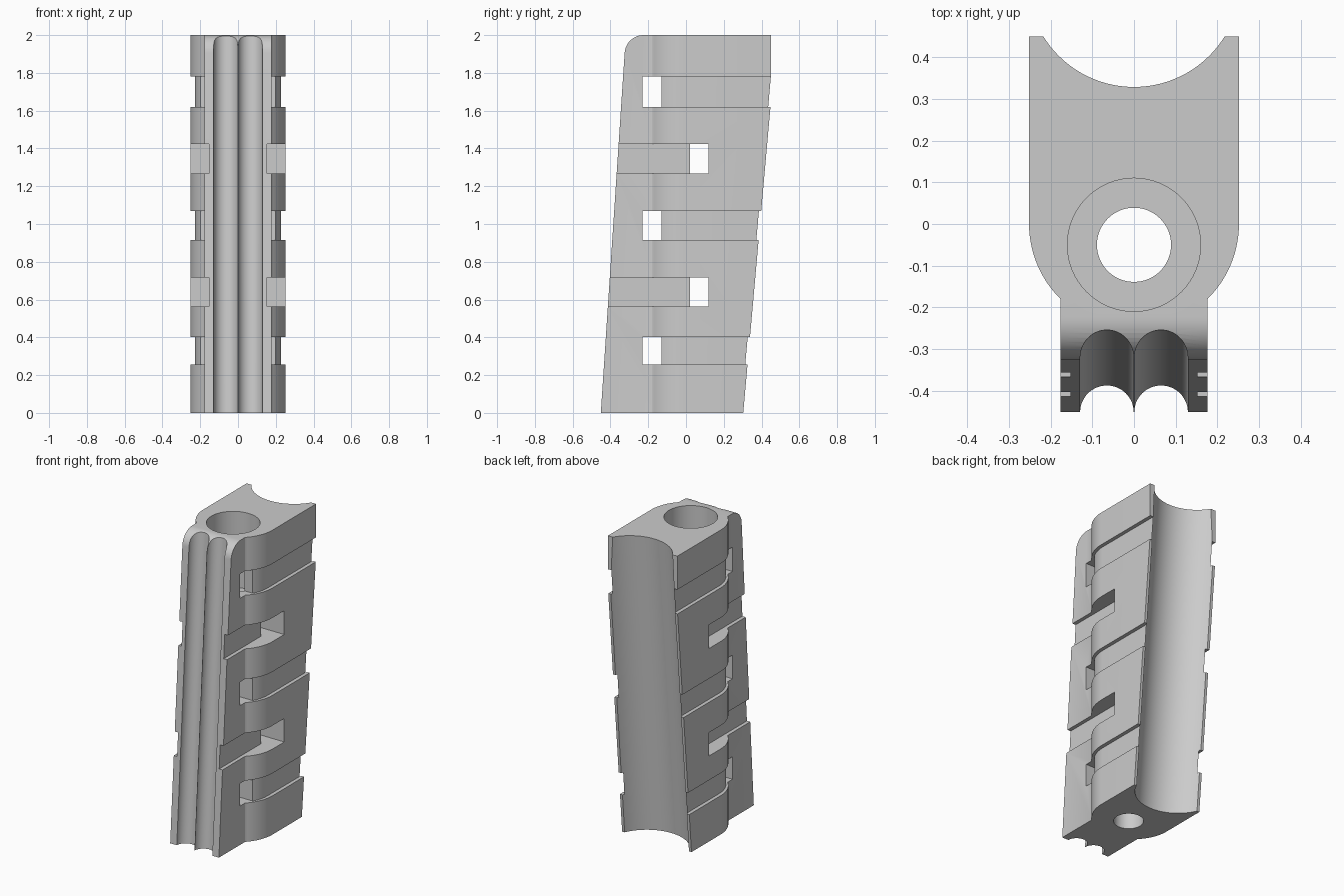
import bpy, bmesh, math

if "Cube" in bpy.data.objects:
    bpy.data.objects.remove(bpy.data.objects["Cube"])

grey = bpy.data.materials.new("light grey")
grey.diffuse_color = (0.6, 0.6, 0.6, 1)
grey.use_nodes = True
grey.node_tree.nodes["Principled BSDF"].inputs["Base Color"].default_value = grey.diffuse_color


def prism(name, pts, lo, hi, lean=0.0, along="z"):
    """Extrude a closed outline along z (optionally leaning in y) or along x."""
    bm = bmesh.new()
    if along == "z":
        rings = [[bm.verts.new((x, y + lean * z, z)) for x, y in pts] for z in (lo, hi)]
    else:
        rings = [[bm.verts.new((x, y, z)) for y, z in pts] for x in (lo, hi)]
    n = len(pts)
    bm.faces.new(rings[0][::-1])
    bm.faces.new(rings[1])
    for i in range(n):
        j = (i + 1) % n
        bm.faces.new((rings[0][i], rings[0][j], rings[1][j], rings[1][i]))
    bmesh.ops.recalc_face_normals(bm, faces=bm.faces)
    me = bpy.data.meshes.new(name)
    bm.to_mesh(me)
    bm.free()
    me.materials.append(grey)
    ob = bpy.data.objects.new(name, me)
    bpy.context.collection.objects.link(ob)
    return ob


def circle(cx, cy, r, n=64):
    return [(cx + r * math.cos(2 * math.pi * i / n), cy + r * math.sin(2 * math.pi * i / n))
            for i in range(n)]


def mirrored(half):
    """Complete a right-hand outline with its left-hand mirror image."""
    return half + [(-x, y) for x, y in reversed(half)]


def arc_side(r, cy, y_start, n=14):
    """Right-hand rounded shoulder, from y_start back to the widest point."""
    a0 = math.asin((y_start - cy) / r)
    return [(r * math.cos(a0 * (1 - i / n)), cy + r * math.sin(a0 * (1 - i / n)))
            for i in range(n + 1)]


def carve(body, cutter, operation="DIFFERENCE"):
    mod = body.modifiers.new("carve", "BOOLEAN")
    mod.operation = operation
    mod.solver = "EXACT"
    mod.object = cutter
    bpy.context.view_layer.objects.active = body
    bpy.ops.object.modifier_apply(modifier=mod.name)
    bpy.data.objects.remove(cutter, do_unlink=True)


FRONT_LEAN, BACK_LEAN = 0.0668, 0.089

# body: plan outline with narrow front rib and rounded shoulders
plan = mirrored([(0.177, -0.6), (0.177, -0.18)] + arc_side(0.252, 0, -0.179) + [(0.252, 0.6)])
body = prism("grip_body", plan, -0.1, 2.1)

# leaning side outline with the rounded top front corner
corner = [(-0.225 - 0.1 * math.cos(a), 1.9 + 0.1 * math.sin(a))
          for a in (math.radians(3.8 + 86.2 * i / 12) for i in range(13))]
side = [(-0.451, 0)] + corner + [(0.45, 2), (0.45, 1.652), (0.303, 0)]
carve(body, prism("side_cutter", side, -0.4, 0.4, along="x"), "INTERSECT")

# leaning round channel down the back
carve(body, prism("channel_cutter", circle(0, 0.407, 0.256, 96), -0.1, 2.1, BACK_LEAN))

# twin grooves down the front
for s in (-1, 1):
    carve(body, prism("groove_cutter", circle(s * 0.065, -0.452, 0.0643), -0.1, 2.1, FRONT_LEAN))

# stepped vertical bore
carve(body, prism("bore_cutter", circle(0, -0.05, 0.089), -0.1, 2.1))
carve(body, prism("counterbore_cutter", circle(0, -0.05, 0.16), 1.5, 2.1))

# strap bands running round the back, with a through slot behind the rib
band = mirrored([(0.4, -0.23), (0.4, 0.7), (0.228, 0.7)]
                + arc_side(0.228, -0.017, -0.13)[::-1])
for z0, z1 in ((0.255, 0.403), (0.915, 1.07), (1.62, 1.78)):
    carve(body, prism("rear_band_cutter", band, z0, z1))

# strap bands running round the front, with a through slot behind them
band = mirrored([(0.4, 0.12), (0.4, -0.7), (0.153, -0.7), (0.153, 0.02)])
for z0, z1 in ((0.562, 0.716), (1.268, 1.424)):
    carve(body, prism("front_band_cutter", band, z0, z1))

bpy.ops.object.select_all(action="DESELECT")
body.select_set(True)
bpy.context.view_layer.objects.active = body
bpy.ops.object.shade_smooth_by_angle(angle=math.radians(25))
